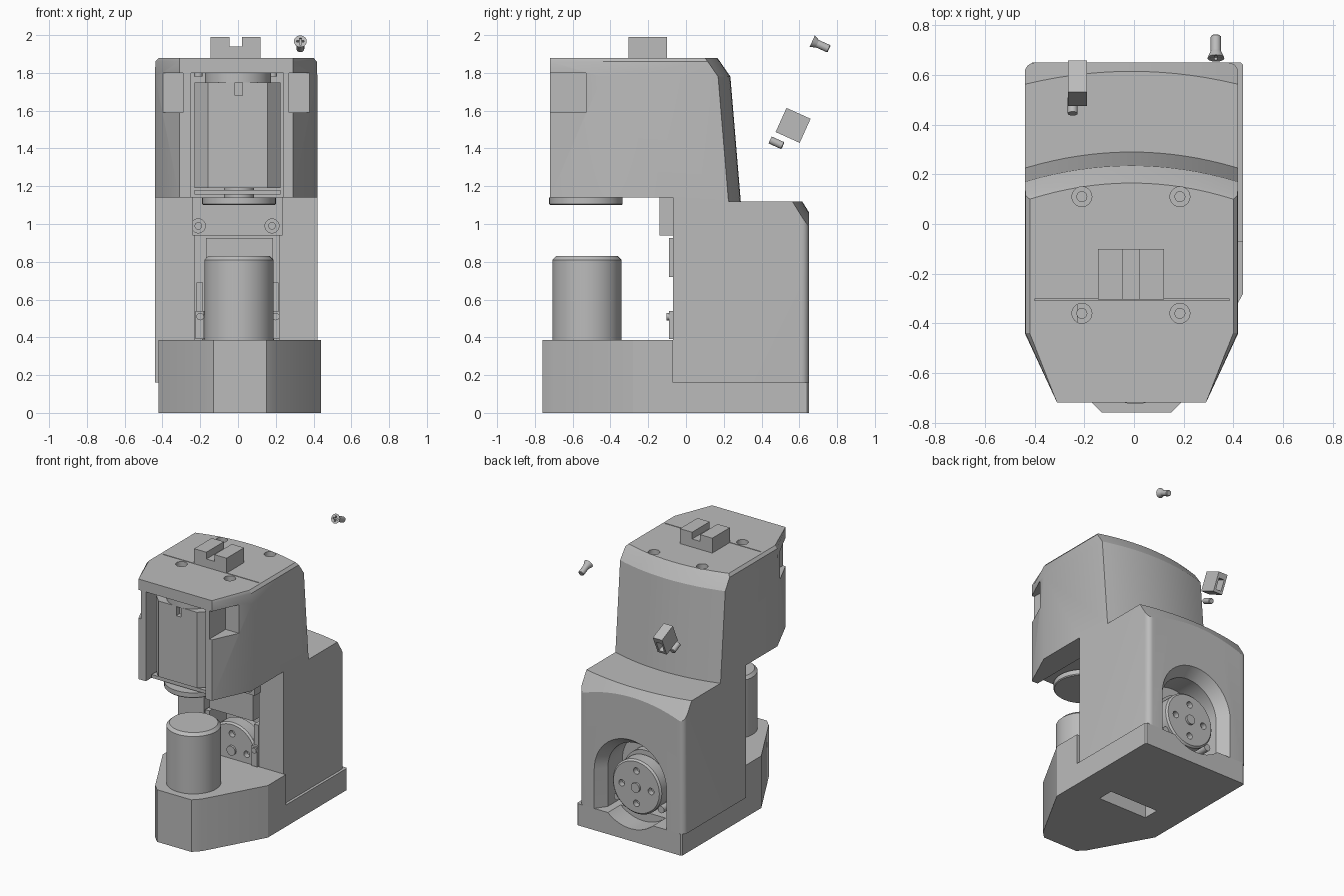
import bpy, bmesh, math
from mathutils import Vector, Matrix

old = bpy.data.objects.get("Cube")
if old:
    bpy.data.objects.remove(old)

grey = bpy.data.materials.new("machine_grey")
grey.use_nodes = True
grey.diffuse_color = (0.5, 0.5, 0.5, 1)
grey.node_tree.nodes["Principled BSDF"].inputs["Base Color"].default_value = (0.5, 0.5, 0.5, 1)
parts = []


def finish(name, bm):
    bmesh.ops.recalc_face_normals(bm, faces=bm.faces)
    mesh = bpy.data.meshes.new(name)
    bm.to_mesh(mesh)
    bm.free()
    mesh.materials.append(grey)
    ob = bpy.data.objects.new(name, mesh)
    bpy.context.collection.objects.link(ob)
    parts.append(ob)
    return ob


def loft(name, rings):
    """Skin a list of equal-length 3D rings and cap both ends."""
    bm = bmesh.new()
    vs = [[bm.verts.new(p) for p in r] for r in rings]
    n = len(vs[0])
    for a, b in zip(vs, vs[1:]):
        for i in range(n):
            j = (i + 1) % n
            bm.faces.new((a[i], a[j], b[j], b[i]))
    bm.faces.new(vs[0])
    bm.faces.new(vs[-1])
    return finish(name, bm)


def prism(name, pts, z0, z1):
    return loft(name, [[(x, y, z) for x, y in pts] for z in (z0, z1)])


def box(name, x0, x1, y0, y1, z0, z1):
    return prism(name, [(x0, y0), (x1, y0), (x1, y1), (x0, y1)], z0, z1)


def rod(name, start, direction, length, r, r2=None, bevel=0, sides=40):
    """Cylinder or cone running from start along direction."""
    d = Vector(direction).normalized()
    bm = bmesh.new()
    bmesh.ops.create_cone(bm, cap_ends=True, segments=sides, radius1=r,
                          radius2=r if r2 is None else r2, depth=length)
    if bevel:
        top = [e for e in bm.edges if all(v.co.z > 0 for v in e.verts)]
        bmesh.ops.bevel(bm, geom=top, offset=bevel, segments=1, affect='EDGES')
    turn = d.to_track_quat('Z', 'Y').to_matrix().to_4x4()
    bm.transform(Matrix.Translation(Vector(start) + d * length / 2) @ turn)
    return finish(name, bm)


def combine(ob, tools, mode='DIFFERENCE'):
    for t in tools:
        mod = ob.modifiers.new("cut", 'BOOLEAN')
        mod.object, mod.operation, mod.solver = t, mode, 'EXACT'
        bpy.context.view_layer.objects.active = ob
        bpy.ops.object.modifier_apply(modifier=mod.name)
        parts.remove(t)
        bpy.data.objects.remove(t)


UP, DOWN, FRONT, BACK = (0, 0, 1), (0, 0, -1), (0, -1, 0), (0, 1, 0)
LEFT, RIGHT, MID = 0.42, -0.44, -0.01


def bowed_back(y_mid, inset=0.0, count=16):
    """Back edge of a plan, bowed out in the middle, from left to right."""
    out = []
    for i in range(count + 1):
        t = 1 - 2 * i / count
        out.append((MID + t * (0.43 - inset), y_mid - 0.065 * t * t))
    return out


# Base plate with raised front block
base_plan = [(-0.13, -0.76), (0.15, -0.76), (0.2, -0.71), (0.44, -0.28), (0.44, 0.64),
             (0.43, 0.65), (-0.41, 0.65), (-0.42, 0.64), (-0.42, -0.28), (-0.18, -0.71)]
base = prism("base", base_plan, 0, 0.385)
combine(base, [box("step", -1, 1, -0.07, 1, 0.16, 1),
               rod("dish", (0, 0.5, 0.37), BACK, 0.3, 0.28),
               box("slot", -0.2, 0.2, -0.12, 0, -0.1, 0.1)]
        + [rod("foot_hole", (x, y, -0.1), UP, 0.18, 0.05)
           for x in (-0.31, 0.32) for y in (0.1, 0.53)])

# Lower body with rounded back corners and a bowed sloping shoulder
body_plan = [(RIGHT, -0.07), (LEFT, -0.07)]
for cx, a0 in ((LEFT - 0.04, 0), (RIGHT + 0.04, 90)):
    for k in range(7):
        a = math.radians(a0 + k * 15)
        body_plan.append((cx + 0.04 * math.cos(a), 0.61 + 0.04 * math.sin(a)))
body = prism("body", body_plan, 0.16, 1.12)
shoulder = []
for z in (0.0, 1.12):
    back = bowed_back(0.615 + (1.12 - z) * 0.62, -0.05)
    shoulder.append([(x, y, z) for x, y in [(-0.49, -0.3), (0.47, -0.3)] + back])
combine(body, [loft("shoulder", shoulder)], 'INTERSECT')


def arch(r, y):
    pts = [(-r, y, 0.1), (r, y, 0.1)]
    for k in range(25):
        a = math.pi * k / 24
        pts.append((r * math.cos(a), y, 0.45 + r * math.sin(a)))
    return pts


combine(body, [loft("arch", [arch(0.31, 0.67), arch(0.24, 0.57), arch(0.24, 0.4)]),
               box("front_bay", -0.23, 0.22, -0.2, 0.13, 0.3, 0.94)]
        + [rod("hole", (x, 0.5, 0.91), BACK, 0.3, 0.04) for x in (-0.21, 0.19)])

# Upper head: tapered front, bowed and sloping back
rings = []
for z, y_mid, inset in ((1.12, 0.29, 0), (1.78, 0.235, 0), (1.86, 0.18, 0.003), (1.88, 0.165, 0.02)):
    front = [(RIGHT + inset, -0.44), (-0.31, -0.72), (0.29, -0.72), (LEFT - inset, -0.44)]
    rings.append([(x, y, z) for x, y in front + bowed_back(y_mid, inset)])
head = loft("head", rings)
combine(head, [box("underside", -1, 1, -1, -0.07, 1, 1.14),
               box("motor_bay", -0.25, 0.24, -1, -0.29, 1, 1.8),
               box("notch_left", 0.27, 1, -1, -0.53, 1.59, 1.8),
               box("notch_right", -1, -0.29, -1, -0.53, 1.59, 1.8),
               box("lid_seam", -0.4, 0.385, -0.308, -0.302, 1.87, 1.9)]
        + [rod("hole", (x, y, 1.79), UP, 0.2, 0.04)
           for x in (-0.21, 0.185) for y in (-0.36, 0.11)])
for x in (-0.21, 0.185):
    for y in (-0.36, 0.11):
        rod("lid_screw", (x, y, 1.78), UP, 0.06, 0.022, sides=16)
    rod("back_screw", (x, 0.49, 0.91), BACK, 0.09, 0.022, sides=16)

# Upper motor with its drive discs
c = 0.07
motor = prism("upper_motor", [(-0.23 + c, -0.7), (0.225 - c, -0.7), (0.225, -0.7 + c), (0.225, -0.32),
                              (-0.23, -0.32), (-0.23, -0.7 + c)], 1.19, 1.75)
combine(motor, [box("key_slot", -0.015, 0.025, -0.8, -0.66, 1.68, 1.8)])
box("motor_plate", -0.23, 0.225, -0.68, -0.3, 1.155, 1.18)
rod("top_disc", (0, -0.53, 1.75), UP, 0.05, 0.175)
rod("motor_neck", (0.005, -0.53, 1.12), UP, 0.08, 0.08)
drive = rod("drive_disc", (0.005, -0.53, 1.14), DOWN, 0.04, 0.195, bevel=0.006)
combine(drive, [rod("hole", (0.005 + dx, -0.53 + dy, 1.12), DOWN, 0.1, 0.022, sides=20)
                for dx, dy in ((0, 0), (0.11, 0), (-0.11, 0), (0, 0.11), (0, -0.11))])

# Standing cylinder on the base
rod("post", (0.005, -0.525, 0.385), UP, 0.445, 0.183, bevel=0.02, sides=48)

# Mounting block under the head
block = box("mounting_block", -0.24, 0.235, -0.14, -0.07, 0.94, 1.14)
combine(block, [rod("cross_hole", (-0.4, -0.1, 0.99), (1, 0, 0), 1, 0.025, sides=24)]
        + [rod("hole", (x, -0.1, 0.99), FRONT, 0.1, 0.037) for x in (-0.21, 0.18)])
for x in (-0.21, 0.18):
    rod("block_screw", (x, -0.09, 0.99), FRONT, 0.035, 0.02, sides=16)

# Lower motor, with a pierced disc facing front and back
box("inner_cover", -0.17, 0.185, -0.09, 0.13, 0.72, 0.925)
rod("lower_motor", (0, 0.02, 0.42), BACK, 0.45, 0.18)
for y, z, d in ((0.03, 0.45, FRONT), (0.48, 0.37, BACK)):
    disc = rod("hub_disc", (0, y, z), d, 0.1, 0.2, bevel=0.012, sides=48)
    tip = y + d[1] * 0.06
    combine(disc, [rod("hole", (dx, tip, z + dz), d, 0.2, 0.024, sides=20)
                   for dx, dz in ((0.12, 0), (-0.12, 0), (0, 0.12), (0, -0.12))])
    rod("hub_centre", (0, tip, z), d, 0.055, 0.035, sides=20)
for s in (-1, 1):
    box("bracket", s * 0.2 - 0.025, s * 0.2 + 0.02, -0.09, 0.13, 0.39, 0.54)
    box("bracket_rail", s * 0.2 - 0.02, s * 0.2 + 0.015, -0.07, 0.13, 0.54, 0.69)
    rod("bracket_screw", (s * 0.2, -0.09, 0.51), FRONT, 0.012, 0.02, sides=16)
    rod("rear_screw", (s * 0.18, 0.4, 0.24), BACK, 0.15, 0.026, sides=16)

# Cable clip on top of the head
clip = box("top_clip", -0.145, 0.12, -0.305, -0.1, 1.88, 1.99)
combine(clip, [rod("clip_bore", (-0.012, -0.4, 1.937), BACK, 0.4, 0.048, sides=32),
               box("clip_mouth", -0.045, 0.02, -0.4, 0, 1.94, 2.1)])

# Loose clip and pin behind the head
axis = Vector((0, 0.91, -0.41)).normalized()
loose = box("loose_clip", -0.0375, 0.0375, -0.07, 0.07, -0.07, 0.07)
combine(loose, [box("socket", -0.022, 0.022, -0.02, 0.2, -0.05, 0.03)])
loose.data.transform(Matrix.Translation((-0.2275, 0.567, 1.522)) @ Matrix.Rotation(-0.424, 4, 'X'))
rod("loose_pin", (-0.247, 0.445, 1.445), axis, 0.075, 0.02, bevel=0.004, sides=20)

# Loose countersunk screw
start = Vector((0.33, 0.668, 1.967))
screw_head = rod("screw_head", start, axis, 0.03, 0.034, 0.021, sides=24)
cross = []
for w, h in ((0.02, 0.005), (0.005, 0.02)):
    bar = box("cross", -w, w, -0.012, 0.012, -h, h)
    bar.data.transform(Matrix.Translation(start) @ Matrix.Rotation(-0.424, 4, 'X'))
    cross.append(bar)
combine(screw_head, cross)
rod("screw_shaft", start + axis * 0.028, axis, 0.07, 0.021, bevel=0.004, sides=20)

# Smooth curved walls, keep hard edges
bpy.ops.object.select_all(action='DESELECT')
for ob in parts:
    ob.select_set(True)
bpy.context.view_layer.objects.active = body
bpy.ops.object.shade_smooth_by_angle(angle=math.radians(25))
